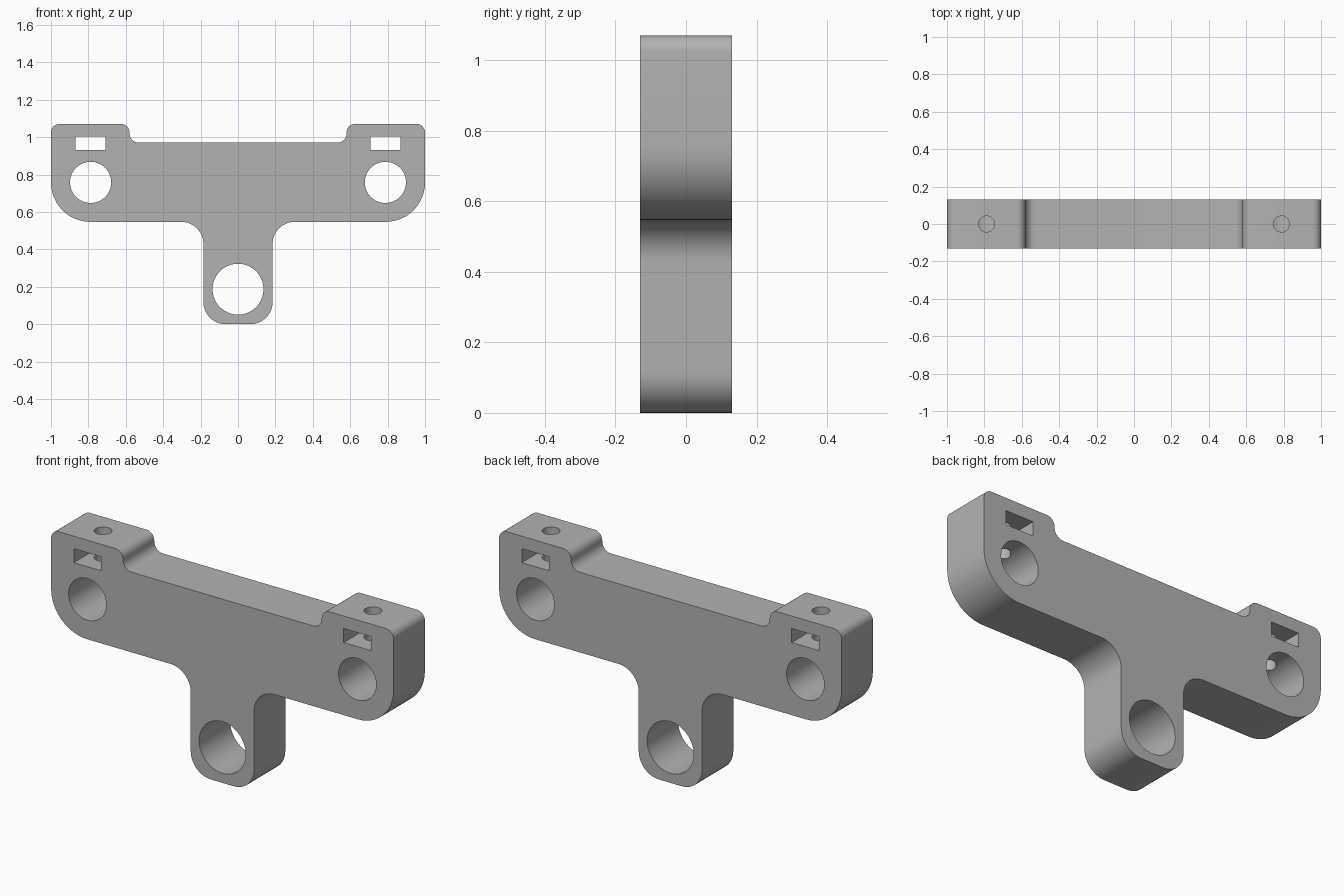
import bpy, bmesh, math
from mathutils import Vector

default = bpy.data.objects.get("Cube")
if default:
    bpy.data.objects.remove(default, do_unlink=True)

HALF_DEPTH = 0.13

# Single grey material
grey = bpy.data.materials.new("plain grey")
grey.use_nodes = True
colour = (0.45, 0.45, 0.45, 1)
grey.diffuse_color = colour
grey.node_tree.nodes["Principled BSDF"].inputs["Base Color"].default_value = colour


def fillet(prev, corner, nxt, radius, steps=12):
    """Arc points rounding a right-angled corner."""
    a = (prev - corner).normalized() * radius
    b = (nxt - corner).normalized() * radius
    centre = corner + a + b
    angles = [math.pi / 2 * i / steps for i in range(steps + 1)]
    return [centre - b * math.cos(t) - a * math.sin(t) for t in angles]


def cutter(name, obj):
    obj.name = name
    obj.hide_render = True
    obj.hide_set(True)
    return obj


def round_cutter(name, radius, depth, location, rotation=(0, 0, 0)):
    bpy.ops.mesh.primitive_cylinder_add(vertices=64, radius=radius, depth=depth,
                                        location=location, rotation=rotation)
    return cutter(name, bpy.context.object)


def box_cutter(name, size, location):
    bpy.ops.mesh.primitive_cube_add(size=1, location=location)
    obj = bpy.context.object
    obj.scale = size
    return cutter(name, obj)


# Right half of the outline: x, z, corner radius
half = [(0.185, 0, 0.118), (0.185, 0.547, 0.118), (1, 0.547, 0.21),
        (1, 1.07, 0.045), (0.58, 1.07, 0.045), (0.58, 0.97, 0.05)]
outline = half + [(-x, z, r) for x, z, r in reversed(half)]
corners = [Vector((x, 0, z)) for x, z, r in outline]
points = []
for i, corner in enumerate(corners):
    points += fillet(corners[i - 1], corner, corners[(i + 1) % len(corners)], outline[i][2])

# Bracket plate extruded front to back
bm = bmesh.new()
front = bm.faces.new([bm.verts.new(p - Vector((0, HALF_DEPTH, 0))) for p in points])
back = bmesh.ops.extrude_face_region(bm, geom=[front])["geom"]
bmesh.ops.translate(bm, vec=(0, 2 * HALF_DEPTH, 0),
                    verts=[v for v in back if isinstance(v, bmesh.types.BMVert)])
bmesh.ops.recalc_face_normals(bm, faces=bm.faces)
mesh = bpy.data.meshes.new("bracket")
bm.to_mesh(mesh)
bm.free()
bracket = bpy.data.objects.new("bracket", mesh)
bpy.context.collection.objects.link(bracket)
mesh.materials.append(grey)

# Pivot hole, then rod hole, nut slot and screw hole at each end
across = (math.pi / 2, 0, 0)
cutters = [round_cutter("pivot_hole_cutter", 0.136, 1, (0, 0, 0.187), across)]
for side, x in (("left", 0.788), ("right", -0.788)):
    cutters += [
        round_cutter(side + "_rod_hole_cutter", 0.11, 1, (x, 0, 0.758), across),
        box_cutter(side + "_nut_slot_cutter", (0.16, 1, 0.074), (x, 0, 0.967)),
        round_cutter(side + "_screw_hole_cutter", 0.043, 0.4, (x, 0, 0.97)),
    ]
for tool in cutters:
    cut = bracket.modifiers.new(tool.name, "BOOLEAN")
    cut.operation = "DIFFERENCE"
    cut.solver = "EXACT"
    cut.object = tool

# Apply the cuts, drop the cutters and smooth the rounded walls
bpy.ops.object.select_all(action="DESELECT")
bpy.context.view_layer.objects.active = bracket
bracket.select_set(True)
for tool in cutters:
    bpy.ops.object.modifier_apply(modifier=tool.name)
    bpy.data.objects.remove(tool, do_unlink=True)
bpy.ops.object.shade_smooth_by_angle(angle=math.radians(30))
